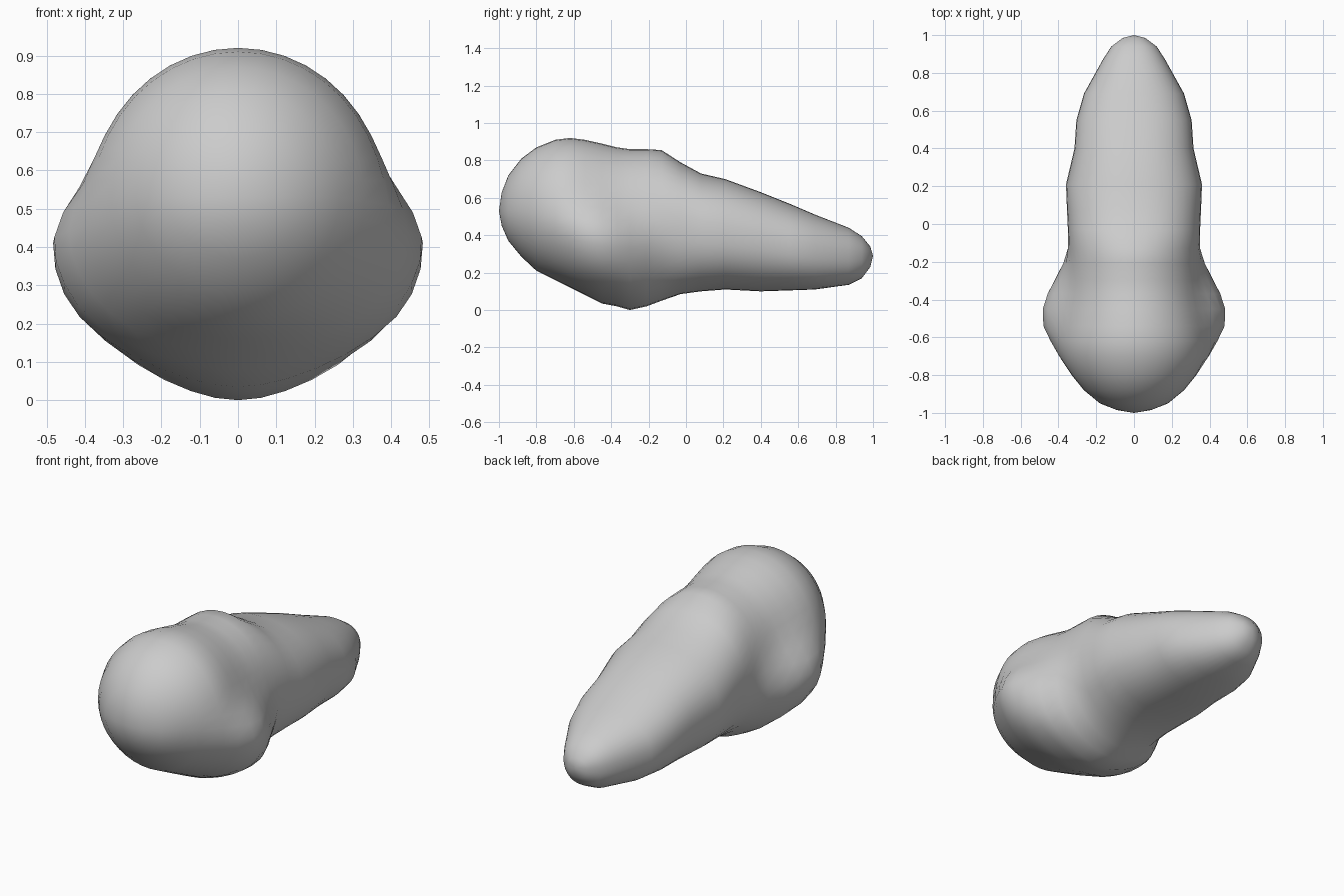
import bpy, bmesh, math

SIDES = 40

# Cross-sections along y: (y, top z, bottom z, widest z, half width, cheek bulge)
SECTIONS = [
    (-0.985, 0.63, 0.45, 0.53, 0.09, 0.0),
    (-0.95, 0.72, 0.37, 0.53, 0.18, 0.0),
    (-0.88, 0.81, 0.285, 0.53, 0.265, 0.0),
    (-0.80, 0.87, 0.21, 0.52, 0.33, 0.0),
    (-0.70, 0.91, 0.16, 0.51, 0.38, 0.025),
    (-0.62, 0.92, 0.12, 0.50, 0.39, 0.065),
    (-0.54, 0.91, 0.08, 0.49, 0.38, 0.115),
    (-0.45, 0.89, 0.035, 0.48, 0.365, 0.13),
    (-0.37, 0.87, 0.02, 0.48, 0.35, 0.125),
    (-0.30, 0.86, 0.0, 0.48, 0.345, 0.095),
    (-0.21, 0.86, 0.02, 0.48, 0.34, 0.055),
    (-0.13, 0.855, 0.05, 0.47, 0.345, 0.015),
    (-0.03, 0.79, 0.085, 0.45, 0.35, 0.0),
    (0.08, 0.73, 0.10, 0.42, 0.355, 0.0),
    (0.21, 0.70, 0.11, 0.40, 0.36, 0.0),
    (0.40, 0.63, 0.10, 0.37, 0.315, 0.0),
    (0.55, 0.57, 0.105, 0.34, 0.305, 0.0),
    (0.69, 0.51, 0.11, 0.31, 0.265, 0.0),
    (0.87, 0.44, 0.135, 0.29, 0.165, 0.0),
    (0.94, 0.395, 0.17, 0.29, 0.12, 0.0),
    (0.985, 0.34, 0.23, 0.29, 0.06, 0.0),
]


def signed_pow(v, p):
    return math.copysign(abs(v) ** p, v) if abs(v) > 1e-6 else 0.0


def section_point(section, i):
    y, top, bottom, mid, width, cheek = section
    a = 2 * math.pi * i / SIDES
    c, s = math.cos(a), math.sin(a)
    # the tail is a little fuller than an ellipse
    power = 0.9 if y > -0.1 else 1.0
    z = mid + signed_pow(s, power) * ((top - mid) if s > 0 else (mid - bottom))
    # cheeks sit low on the sides and drop towards the back
    centre = 0.32 - 0.3 * max(0.0, y + 0.45)
    bulge = cheek * math.exp(-(abs(z - centre) / 0.23) ** 3) * min(1.0, abs(c) * 2.0)
    return (width * signed_pow(c, power) + math.copysign(bulge, c), y, z)


# Single smooth body: round head, cheeks and tapering tail
bm = bmesh.new()
rings = [[bm.verts.new(section_point(s, i)) for i in range(SIDES)] for s in SECTIONS]
for a, b in zip(rings, rings[1:]):
    for i in range(SIDES):
        j = (i + 1) % SIDES
        bm.faces.new((a[i], a[j], b[j], b[i]))

# Rounded end caps
for ring, tip in ((rings[0], (0, -1, 0.53)), (rings[-1], (0, 1, 0.29))):
    pole = bm.verts.new(tip)
    for i in range(SIDES):
        bm.faces.new((ring[i], ring[(i + 1) % SIDES], pole))

bmesh.ops.recalc_face_normals(bm, faces=bm.faces[:])
for f in bm.faces:
    f.smooth = True
mesh = bpy.data.meshes.new("tapered_body")
bm.to_mesh(mesh)
bm.free()
body = bpy.data.objects.new("tapered_body", mesh)
bpy.context.collection.objects.link(body)
